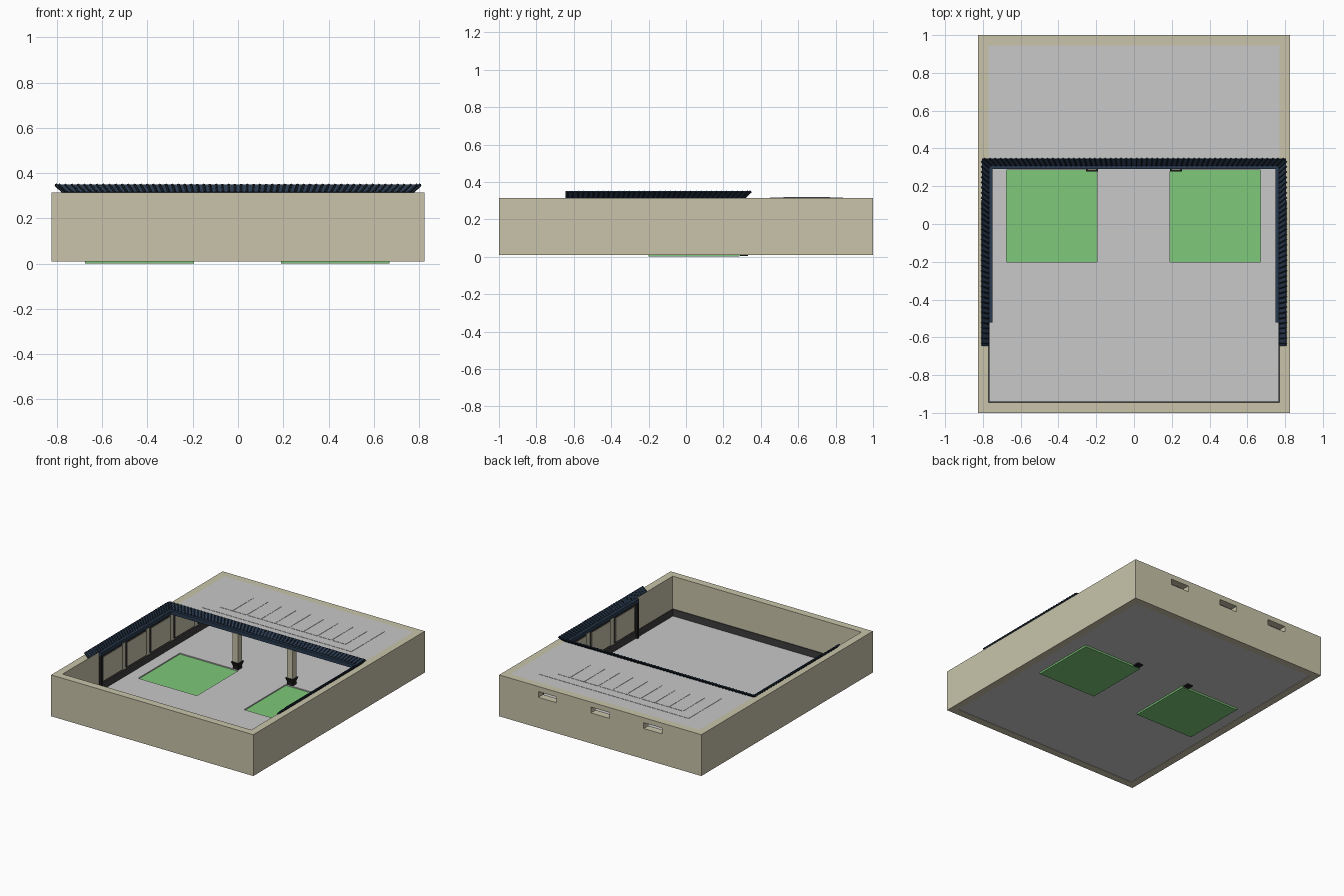
import bpy
import bmesh
from mathutils import Vector, Matrix

cube = bpy.data.objects.get("Cube")
if cube:
    bpy.data.objects.remove(cube, do_unlink=True)


def material(name, r, g, b):
    m = bpy.data.materials.new(name)
    m.use_nodes = True
    m.diffuse_color = (r, g, b, 1)
    node = m.node_tree.nodes["Principled BSDF"]
    node.inputs["Base Color"].default_value = (r, g, b, 1)
    node.inputs["Roughness"].default_value = 0.9
    return m


PLASTER = material("plaster beige", 0.58, 0.55, 0.40)
STONE = material("stone grey", 0.58, 0.58, 0.58)
GRASS = material("grass green", 0.21, 0.58, 0.19)
NAVY = material("roof navy", 0.022, 0.042, 0.08)
TILE = material("tile dark blue", 0.009, 0.016, 0.026)
DADO = material("skirting charcoal", 0.05, 0.047, 0.047)
BLACK = material("base black", 0.012, 0.012, 0.012)


def finish(name, bm, mat):
    bmesh.ops.recalc_face_normals(bm, faces=bm.faces)
    mesh = bpy.data.meshes.new(name)
    bm.to_mesh(mesh)
    bm.free()
    mesh.materials.append(mat)
    ob = bpy.data.objects.new(name, mesh)
    bpy.context.collection.objects.link(ob)
    return ob


def add_box(bm, lo, hi):
    lo, hi = Vector(lo), Vector(hi)
    mat = Matrix.Translation((lo + hi) / 2) @ Matrix.Diagonal((*(hi - lo), 1))
    bmesh.ops.create_cube(bm, size=1, matrix=mat)


def boxes(name, mat, *corners):
    bm = bmesh.new()
    for lo, hi in corners:
        add_box(bm, lo, hi)
    return finish(name, bm, mat)


def cut(ob, *corners):
    # subtract boxes one after another
    for lo, hi in corners:
        cutter = boxes("cutter", ob.data.materials[0], (lo, hi))
        cutter.hide_render = True
        mod = ob.modifiers.new("cut", "BOOLEAN")
        mod.operation, mod.solver, mod.object = "DIFFERENCE", "EXACT", cutter
        bpy.context.view_layer.objects.active = ob
        bpy.ops.object.modifier_apply(modifier=mod.name)
        bpy.data.objects.remove(cutter, do_unlink=True)


W, L, TOP = 0.825, 1.0, 0.315      # outer half sizes and wall top
IW, IL = 0.77, 0.945               # inner half sizes
FLOOR = 0.025

# Perimeter wall with three slots in the back
wall = boxes("perimeter_wall", PLASTER, ((-W, -L, 0.01), (W, L, TOP)))
cut(wall, ((-IW, -IL, -0.1), (IW, IL, 0.5)),
    *[((x - 0.075, 0.9, 0.235), (x + 0.075, 1.1, 0.278)) for x in (-0.43, 0, 0.43)])

# Floor with two sunken lawns
floor = boxes("courtyard_floor", STONE, ((-IW, -IL, 0.013), (IW, IL, FLOOR)))
lawns = [(-0.675, -0.195), (0.19, 0.67)]
cut(floor, *[((a, -0.2, -0.1), (b, 0.287, 0.1)) for a, b in lawns])
for name, (a, b) in zip(("right_lawn", "left_lawn"), lawns):
    boxes(name, GRASS, ((a, -0.2, 0), (b, 0.287, 0.017)))

# Flat roof over the back hall with a raised panel field
boxes("flat_roof", STONE, ((-IW, 0.31, 0.29), (IW, IL, TOP)))
boxes("roof_panel_base", STONE, ((-0.61, 0.45, TOP), (0.61, 0.84, TOP + 0.002)))
step = 1.04 / 9
boxes("roof_panels", STONE,
      *[((-0.52 + i * step + 0.005, 0.52, TOP + 0.002),
         (-0.52 + (i + 1) * step - 0.005, 0.77, TOP + 0.004)) for i in range(9)])

# Skirting round the inside of the walls
T = 0.006
boxes("skirting", DADO,
      ((-IW, -IL, FLOOR), (IW, -IL + T, 0.075)),
      ((-IW, IL - T, FLOOR), (IW, IL, 0.075)),
      ((-IW, -IL, FLOOR), (-IW + T, IL, 0.075)),
      ((IW - T, -IL, FLOOR), (IW, IL, 0.075)))

# Eave beams, end posts and wall panels on both sides
B = 0.75
boxes("back_eave_beam", NAVY, ((-B, 0.29, 0.288), (B, 0.312, TOP)))
for side, s in (("right", -1), ("left", 1)):
    def span(x0, x1):
        return sorted((s * x0, s * x1))
    x0, x1 = span(B, IW)
    boxes(side + "_eave_beam", NAVY, ((x0, -0.522, 0.288), (x1, 0.312, TOP)))
    boxes(side + "_end_post", BLACK, ((x0, -0.522, FLOOR), (x1, -0.508, 0.288)))
    x0, x1 = span(IW - 0.008, IW)
    frames, panels = [], []
    p0, p1 = span(IW - 0.011, IW)
    for i in range(5):
        y = -0.49 + i * 0.28
        frames.append(((x0, y, 0.085), (x1, y + 0.23, 0.275)))
        panels.append(((p0, y + 0.008, 0.093), (p1, y + 0.222, 0.267)))
    boxes(side + "_panel_frames", DADO, *frames)
    boxes(side + "_wall_panels", PLASTER, *panels)

# Pillars on flared bases
for side, x in (("right", -0.222), ("left", 0.222)):
    y = 0.31
    boxes(side + "_pillar", PLASTER, ((x - 0.023, y - 0.023, 0.07), (x + 0.023, y + 0.023, 0.29)))
    bm = bmesh.new()
    add_box(bm, (x - 0.022, y - 0.022, 0.004), (x + 0.022, y + 0.022, 0.05))
    bmesh.ops.create_cone(bm, cap_ends=True, segments=4, radius1=0.031, radius2=0.045, depth=0.03,
                          matrix=Matrix.Translation((x, y, 0.062)) @ Matrix.Rotation(0.7853982, 4, "Z"))
    finish(side + "_pillar_base", bm, BLACK)

# Tiled eave: a mitred strip rising outward, open at the front
low = [Vector(p) for p in ((-IW, -0.645, TOP), (-IW, 0.31, TOP), (IW, 0.31, TOP), (IW, -0.645, TOP))]
high = [Vector((v.x * 1.045, 0.345 if v.y > 0 else v.y, 0.348)) for v in low]
bm = bmesh.new()
rows = [(bm.verts.new(a), bm.verts.new(b)) for a, b in zip(low, high)]
for (a, b), (c, d) in zip(rows, rows[1:]):
    bm.faces.new((a, c, d, b))
eave = finish("eave_slope", bm, NAVY)
solid = eave.modifiers.new("thickness", "SOLIDIFY")
solid.thickness, solid.offset = 0.006, 0

# Rounded tile ribs along the strip
bm = bmesh.new()
for i, count in enumerate((36, 58, 36)):
    for k in range(count):
        t = (k + 0.5) / count
        a, b = low[i].lerp(low[i + 1], t), high[i].lerp(high[i + 1], t)
        d = b - a
        turn = d.to_track_quat("Z", "Y").to_matrix().to_4x4()
        bmesh.ops.create_cone(bm, cap_ends=True, segments=6, radius1=0.007, radius2=0.007,
                              depth=d.length, matrix=Matrix.Translation((a + b) / 2) @ turn)
finish("tile_ribs", bm, TILE)
